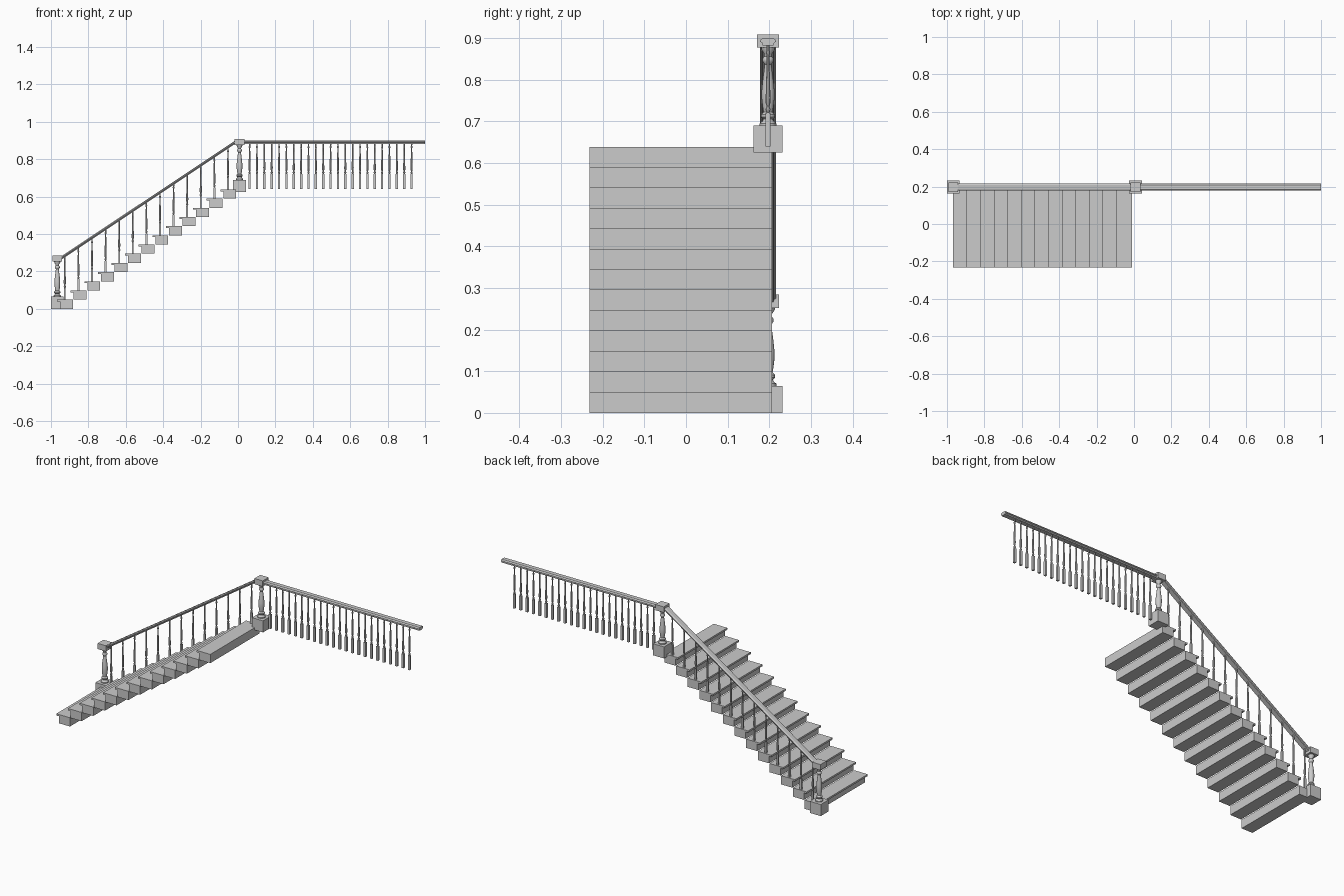
import bpy, bmesh, math

if "Cube" in bpy.data.objects:
    bpy.data.objects.remove(bpy.data.objects["Cube"])

Y = 0.197            # line of the railing
RISE, RUN, N = 0.0491, 0.0727, 13


def finish(bm, name, smooth=False):
    bmesh.ops.recalc_face_normals(bm, faces=bm.faces)
    me = bpy.data.meshes.new(name)
    bm.to_mesh(me)
    bm.free()
    ob = bpy.data.objects.new(name, me)
    bpy.context.collection.objects.link(ob)
    if smooth:
        bpy.ops.object.select_all(action='DESELECT')
        ob.select_set(True)
        bpy.context.view_layer.objects.active = ob
        bpy.ops.object.shade_smooth_by_angle(angle=math.radians(40))
    return ob


def loft(bm, rings):
    """Closed skin through rings that have equal point counts."""
    vs = [[bm.verts.new(p) for p in r] for r in rings]
    n = len(vs[0])
    for a, b in zip(vs, vs[1:]):
        for i in range(n):
            j = (i + 1) % n
            bm.faces.new((a[i], a[j], b[j], b[i]))
    bm.faces.new(vs[0][::-1])
    bm.faces.new(vs[-1])


def box(bm, x0, x1, y0, y1, z0, z1):
    loft(bm, [[(x0, y0, z), (x1, y0, z), (x1, y1, z), (x0, y1, z)] for z in (z0, z1)])


def lathe(bm, x, y, z, profile, sides):
    ang = [2 * math.pi * i / sides for i in range(sides)]
    loft(bm, [[(x + r * math.cos(a), y + r * math.sin(a), z + h) for a in ang]
              for r, h in profile])


# steps: solid block with an overhanging tread as one side profile
for i in range(N):
    bm = bmesh.new()
    x, z = -0.967 + RUN * i, RISE * i
    nose, end = 0.016, x + RUN + 0.012
    prof = [(x + nose, z), (end, z), (end, z + RISE), (x, z + RISE),
            (x, z + RISE - 0.010), (x + nose, z + RISE - 0.010)]
    loft(bm, [[(px, y, pz) for px, pz in prof] for y in (-0.232, 0.207)])
    finish(bm, f"step_{i + 1}")

# newel posts: square plinth, turned shaft, square cap
SHAFT = [(0.020, 0.062), (0.020, 0.070), (0.013, 0.076), (0.012, 0.080),
         (0.017, 0.085), (0.017, 0.091), (0.011, 0.097), (0.013, 0.110),
         (0.0155, 0.130), (0.0155, 0.148), (0.013, 0.172), (0.010, 0.195),
         (0.008, 0.212), (0.013, 0.219), (0.013, 0.226), (0.009, 0.231),
         (0.010, 0.238), (0.016, 0.247), (0.017, 0.256)]
for name, x, z in (("lower_newel", -0.966, 0), ("upper_newel", 0.008, 0.625)):
    bm = bmesh.new()
    box(bm, x - 0.034, x + 0.034, Y - 0.035, Y + 0.035, z, z + 0.065)
    box(bm, x - 0.026, x + 0.026, Y - 0.026, Y + 0.026, z + 0.252, z + 0.284)
    lathe(bm, x, Y, z, SHAFT, 16)
    finish(bm, name, True)

# handrails: moulded section swept between two ends
SECTION = [(-0.013, -0.009), (0.013, -0.009), (0.014, -0.003), (0.019, 0.000),
           (0.019, 0.004), (0.012, 0.009), (-0.012, 0.009), (-0.019, 0.004),
           (-0.019, 0.000), (-0.014, -0.003)]
for name, a, b in (("stair_handrail", (-0.950, 0.268), (-0.012, 0.893)),
                   ("landing_handrail", (0.030, 0.891), (1.0, 0.891))):
    bm = bmesh.new()
    loft(bm, [[(x, Y + u, z + v) for u, v in SECTION] for x, z in (a, b)])
    finish(bm, name)

# balusters: square foot and a slim turned spindle
SPINDLE = [(0.0030, 0.0), (0.0058, 0.04), (0.0058, 0.06), (0.0032, 0.09),
           (0.0056, 0.14), (0.0058, 0.22), (0.0044, 0.5), (0.0032, 0.82),
           (0.0050, 0.86), (0.0035, 0.90), (0.0040, 1.0)]


def baluster(name, x, z0, z1, foot, half):
    bm = bmesh.new()
    box(bm, x - half, x + half, Y - half, Y + half, z0, z0 + foot)
    k = z1 - z0 - foot
    lathe(bm, x, Y, z0 + foot, [(r, h * k) for r, h in SPINDLE], 8)
    finish(bm, name, True)


for i in range(N):
    x = -0.926 + RUN * i
    rail = 0.268 + (x + 0.950) * 0.6663
    baluster(f"stair_baluster_{i + 1}", x, RISE * (i + 1), rail, 0.06, 0.005)
COUNT = 23
for i in range(COUNT):
    x = 0.062 + (0.928 - 0.062) * i / (COUNT - 1)
    baluster(f"landing_baluster_{i + 1}", x, 0.64, 0.888, 0.08, 0.006)
